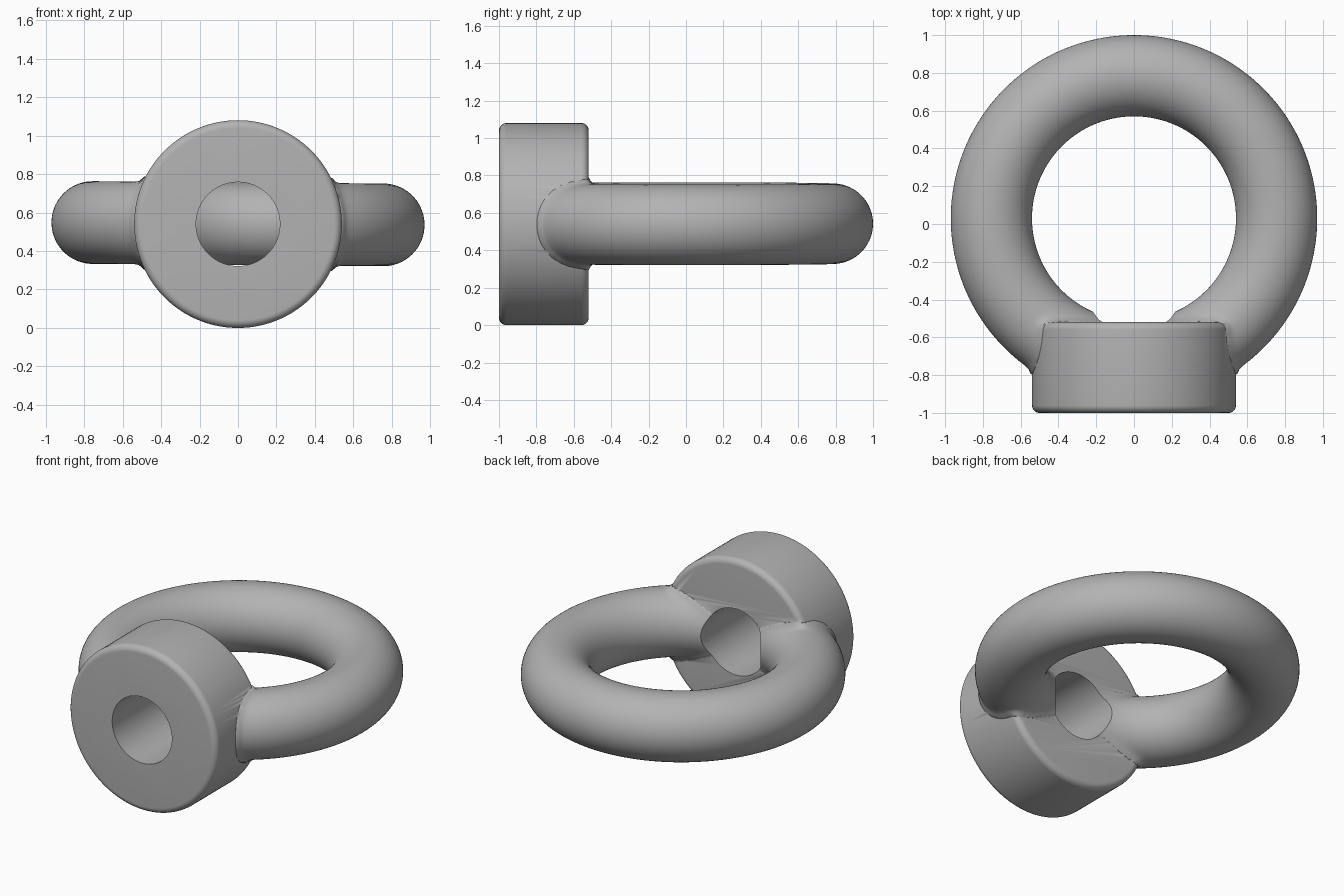
import bpy, bmesh
from math import pi, cos, sin, sqrt, hypot
from mathutils import Vector, Matrix

cube = bpy.data.objects.get("Cube")
if cube:
    bpy.data.objects.remove(cube, do_unlink=True)

MID_Z = 0.54
COLLAR_R, FRONT_Y, BACK_Y, ROUND = 0.54, -1.0, -0.52, 0.04
RING_R, TUBE_R, RING_Y = 0.755, 0.215, 0.03
HOLE_R, FILLET = 0.218, 0.05

steel = bpy.data.materials.new("grey steel")
steel.use_nodes = True
steel.diffuse_color = (0.45, 0.45, 0.45, 1)
steel.node_tree.nodes["Principled BSDF"].inputs["Base Color"].default_value = steel.diffuse_color


def make_object(name, bm):
    bmesh.ops.recalc_face_normals(bm, faces=bm.faces)
    mesh = bpy.data.meshes.new(name)
    bm.to_mesh(mesh)
    bm.free()
    mesh.materials.append(steel)
    obj = bpy.data.objects.new(name, mesh)
    bpy.context.collection.objects.link(obj)
    return obj


def lathe(name, profile, sides=128):
    """Revolve (radius, y) points about the horizontal axis at MID_Z."""
    bm = bmesh.new()
    rings = []
    for i in range(sides):
        a = 2 * pi * i / sides
        rings.append([bm.verts.new((r * cos(a), y, MID_Z + r * sin(a))) for r, y in profile])
    for i, ring in enumerate(rings):
        after = rings[(i + 1) % sides]
        for j in range(len(profile) - 1):
            bm.faces.new((ring[j], ring[j + 1], after[j + 1], after[j]))
    for end in (0, -1):
        bm.faces.new([ring[end] for ring in rings])
    return make_object(name, bm)


def collar_distance(p):
    """Signed distance from a point to the rounded collar."""
    a = hypot(p.x, p.z - MID_Z) - COLLAR_R + ROUND
    b = abs(p.y - (FRONT_Y + BACK_Y) / 2) - (BACK_Y - FRONT_Y) / 2 + ROUND
    return hypot(max(a, 0), max(b, 0)) + min(max(a, b), 0) - ROUND


def ring_mesh(name, major=320, minor=72):
    """Round ring whose tube flares into a fillet where it meets the collar."""
    bm = bmesh.new()
    tilt = Matrix.Rotation(0.008, 3, 'Y')
    centre = Vector((0, RING_Y, MID_Z + 0.002))
    grid = []
    for i in range(major):
        a = 2 * pi * i / major
        out = Vector((cos(a), sin(a), 0))
        loop = []
        for j in range(minor):
            b = 2 * pi * j / minor
            normal = out * cos(b) + Vector((0, 0, sin(b)))
            p = centre + tilt @ (out * RING_R + normal * TUBE_R)
            normal = tilt @ normal
            d = collar_distance(p)
            if d < FILLET:
                slope = (collar_distance(p + normal * 0.001) - d) / 0.001
                gap = FILLET - max(d, 0)
                flare = FILLET - sqrt(max(FILLET ** 2 - gap ** 2, 0))
                p += normal * flare * min(1, max(0, 1 - slope)) * 0.8
            loop.append(bm.verts.new(p))
        grid.append(loop)
    for i in range(major):
        for j in range(minor):
            k, m = (i + 1) % major, (j + 1) % minor
            bm.faces.new((grid[i][j], grid[k][j], grid[k][m], grid[i][m]))
    return make_object(name, bm)


def boolean(target, other, operation):
    mod = target.modifiers.new(operation.lower(), 'BOOLEAN')
    mod.operation, mod.solver, mod.object = operation, 'EXACT', other
    bpy.context.view_layer.objects.active = target
    bpy.ops.object.modifier_apply(modifier=mod.name)
    bpy.data.objects.remove(other, do_unlink=True)


# Collar with rounded rims
arc = [(ROUND * (1 - cos(t * pi / 16)), ROUND * (1 - sin(t * pi / 16))) for t in range(9)]
front = [(COLLAR_R - s, FRONT_Y + e) for s, e in reversed(arc)]
back = [(COLLAR_R - s, BACK_Y - e) for s, e in arc]
body = lathe("lifting_eye_body", front + back)

# Ring joined to the collar, then the bore cut through both
boolean(body, ring_mesh("ring"), 'UNION')
bore = lathe("bore_cutter", [(HOLE_R, FRONT_Y - 0.1), (HOLE_R, -0.2)], 96)
bore.hide_render = True
boolean(body, bore, 'DIFFERENCE')

# Smooth shading with sharp bore edges
bpy.ops.object.select_all(action='DESELECT')
body.select_set(True)
bpy.context.view_layer.objects.active = body
bpy.ops.object.shade_smooth_by_angle(angle=0.6)
